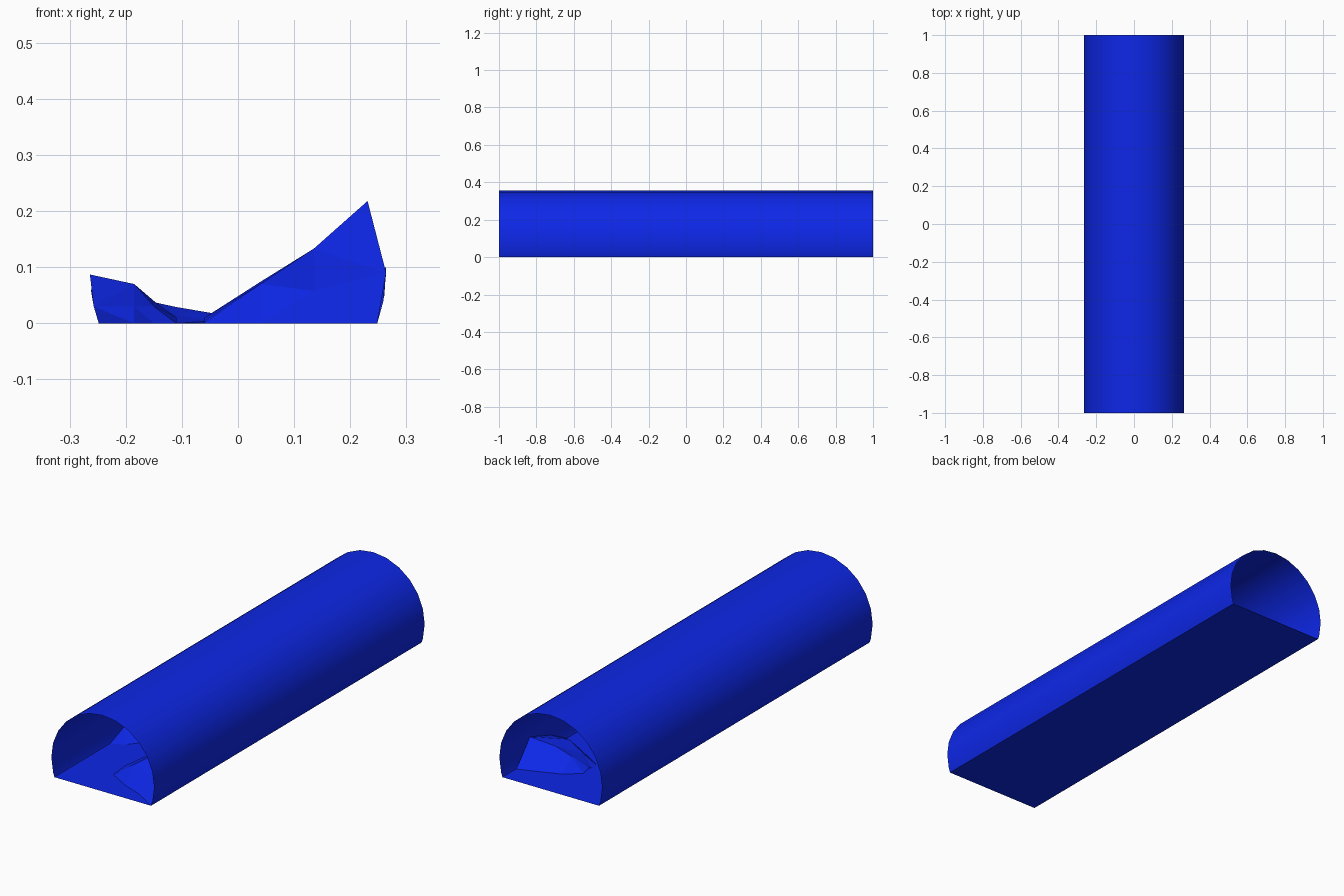
import bpy, bmesh, math, random

if "Cube" in bpy.data.objects:
    bpy.data.objects.remove(bpy.data.objects["Cube"])

random.seed(4)
R, CZ, FLOOR = 0.266, 0.09, 0.25

mat = bpy.data.materials.new("tunnel_blue")
mat.diffuse_color = (0.004, 0.02, 0.8, 1)
mat.use_nodes = True
mat.node_tree.nodes["Principled BSDF"].inputs["Base Color"].default_value = mat.diffuse_color


def loft(name, rows, triangulate=False):
    """Skin a grid of points, one row after another."""
    bm = bmesh.new()
    grid = [[bm.verts.new(p) for p in row] for row in rows]
    for a, b in zip(grid, grid[1:]):
        for i in range(len(a) - 1):
            bm.faces.new((a[i], a[i + 1], b[i + 1], b[i]))
    if triangulate:
        bmesh.ops.triangulate(bm, faces=bm.faces[:])
    mesh = bpy.data.meshes.new(name)
    bm.to_mesh(mesh)
    bm.free()
    ob = bpy.data.objects.new(name, mesh)
    ob.data.materials.append(mat)
    bpy.context.collection.objects.link(ob)
    return ob


def wall_x(z):
    return math.sqrt((R - 0.002) ** 2 - (z - CZ) ** 2)


def rubble(name, side, y0, spread, columns):
    """Faceted heap against one wall; columns run tip to wall as (x, mid z, ridge z)."""
    rows = [[], [], [], []]
    last = len(columns) - 1
    for i, (x, mid, top) in enumerate(columns):
        reach = spread * (0.3 + 0.7 * i / last)
        for row, frac, z in zip(rows, (-1, -0.45, 0.2, 1), (0, mid, top, 0)):
            px = wall_x(z) if i == last else x
            jitter = random.uniform(-0.03, 0.03) * (1 if z else 0.4)
            y = y0 + frac * reach + jitter
            row.append((side * px, y, z))
    if side > 0:
        rows.reverse()
    return loft(name, [r[::-1] for r in rows], True)


# Arched shell: 24-sided circle cut off by the floor
arc = [(FLOOR, 0)]
arc += [(R * math.cos(math.radians(a)), CZ + R * math.sin(math.radians(a)))
        for a in range(-15, 196, 15)]
arc += [(-FLOOR, 0)]
shell = loft("tunnel_shell", [[(x, y, z) for x, z in arc] for y in (1, -1)])
bpy.context.view_layer.objects.active = shell
shell.select_set(True)
bpy.ops.object.shade_smooth_by_angle(angle=math.radians(30))

# Flat floor
loft("tunnel_floor", [[(-FLOOR, y, 0), (FLOOR, y, 0)] for y in (-1, 1)])

# Rubble heaps along the right wall
rubble("right_rubble_front", 1, -0.76, 0.23,
       [(-0.06, 0.004, 0.01), (0.04, 0.07, 0.074), (0.135, 0.058, 0.133), (0.25, 0.09, 0.218)])
rubble("right_rubble_middle", 1, 0.0, 0.2,
       [(0.08, 0.004, 0.01), (0.14, 0.03, 0.05), (0.19, 0.05, 0.06), (0.25, 0.04, 0.09)])
rubble("right_rubble_back", 1, 0.72, 0.19,
       [(-0.01, 0.004, 0.01), (0.06, 0.04, 0.06), (0.15, 0.07, 0.08), (0.25, 0.05, 0.1)])

# Lower heaps along the left wall
rubble("left_rubble_front", -1, -0.42, 0.17,
       [(0.11, 0.004, 0.01), (0.15, 0.03, 0.04), (0.185, 0.03, 0.07), (0.25, 0.03, 0.087)])
rubble("left_rubble_back", -1, 0.2, 0.2,
       [(0.045, 0.004, 0.018), (0.11, 0.015, 0.029), (0.17, 0.025, 0.042), (0.25, 0.03, 0.06)])
